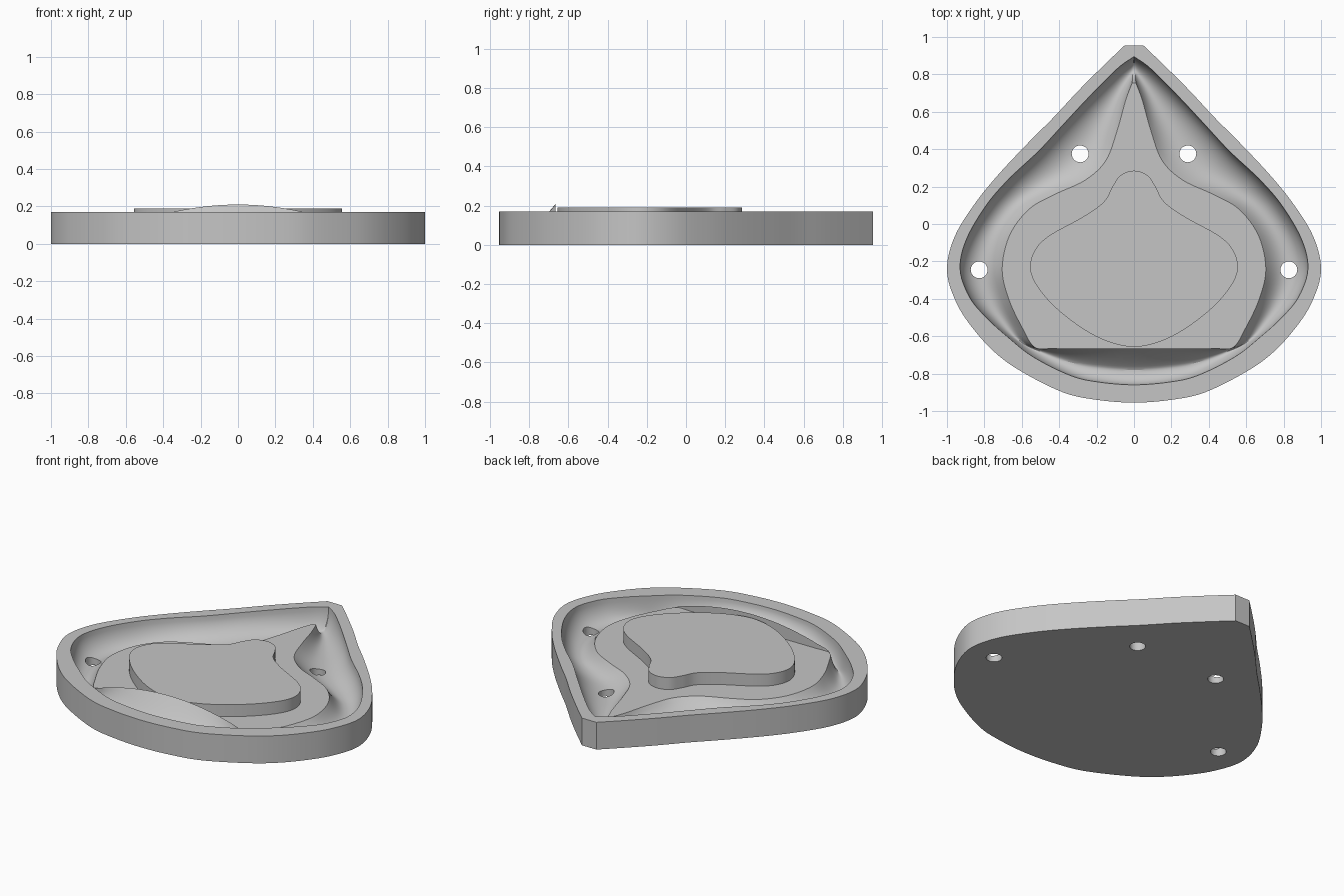
import bpy, bmesh, math
from mathutils import Vector

if "Cube" in bpy.data.objects:
    bpy.data.objects.remove(bpy.data.objects["Cube"])

RIM, FLOOR, BASE, TOP = 0.17, 0.115, 0.037, 0.19

grey = bpy.data.materials.new("plain grey")
grey.use_nodes = True
colour = (0.56, 0.56, 0.56, 1)
grey.diffuse_color = colour
grey.node_tree.nodes["Principled BSDF"].inputs["Base Color"].default_value = colour

# Right-hand halves of the outlines, from the front to the back tip
outer_half = [(0, -.955), (.2, -.94), (.38, -.9), (.6, -.79), (.74, -.69), (.86, -.56),
              (.95, -.42), (1, -.25), (.96, -.07), (.85, .11), (.72, .27), (.56, .44),
              (.43, .57), (.3, .71), (.17, .84), (.05, .955)]
inner_half = [(0, -.86), (.19, -.845), (.34, -.81), (.54, -.71), (.68, -.6), (.79, -.5),
              (.88, -.39), (.93, -.24), (.895, -.08), (.79, .1), (.67, .24), (.51, .39),
              (.38, .53), (.24, .68), (.09, .83), (0, .895)]
floor_half = [(0, -.665), (.15, -.665), (.3, -.665), (.43, -.665), (.53, -.66), (.6, -.55),
              (.67, -.4), (.705, -.24), (.665, -.06), (.56, .08), (.42, .16), (.26, .235),
              (.15, .34), (.09, .5), (.045, .66), (.01, .755)]
plate_half = [(0, -.657), (.12, -.635), (.25, -.575), (.4, -.465), (.51, -.345), (.555, -.24),
              (.53, -.14), (.45, -.06), (.27, .04), (.16, .12), (.115, .2), (.07, .262),
              (0, .285)]


def outline(half, round_end=False, steps=6):
    """Smooth a half outline through its points and mirror it into a loop."""
    pts = [Vector(p) for p in half]
    first = Vector((-pts[1].x, pts[1].y))
    last = Vector((-pts[-2].x, pts[-2].y)) if round_end else 2 * pts[-1] - pts[-2]
    pts = [first] + pts + [last]
    side = []
    for a, b, c, d in zip(pts, pts[1:], pts[2:], pts[3:]):
        for i in range(steps):
            t = i / steps
            side.append(b + (c - a) * t / 2 + (a - 2.5 * b + 2 * c - d / 2) * t * t
                        + (1.5 * (b - c) + (d - a) / 2) * t ** 3)
    side.append(pts[-2])
    return side + [Vector((-p.x, p.y)) for p in reversed(side[1:])]


def build(name, rings):
    """Skin stacked rings into a closed solid."""
    bm = bmesh.new()
    loops = [[bm.verts.new(p) for p in ring] for ring in rings]
    for low, high in zip(loops, loops[1:]):
        for i in range(len(low)):
            j = (i + 1) % len(low)
            bm.faces.new((low[i], low[j], high[j], high[i]))
    bm.faces.new(loops[0][::-1])
    bm.faces.new(loops[-1])
    bmesh.ops.remove_doubles(bm, verts=bm.verts, dist=0.0005)
    bmesh.ops.recalc_face_normals(bm, faces=bm.faces)
    mesh = bpy.data.meshes.new(name)
    bm.to_mesh(mesh)
    bm.free()
    mesh.materials.append(grey)
    obj = bpy.data.objects.new(name, mesh)
    bpy.context.collection.objects.link(obj)
    return obj


def flat(loop, z):
    return [(p.x, p.y, z) for p in loop]


def trough_point(a, b, t):
    """Point across the trough, from the rim edge a to the floor edge b."""
    crest = max(FLOOR, 0.21 - 0.33 * b.x ** 2) if b.y < -0.6 else FLOOR
    lift = (crest - FLOOR) / 0.095
    low = BASE + 0.05 * lift
    mid = 0.5 - 0.08 * lift
    if t < mid:
        z = low + (RIM - low) * (1 - math.sqrt(1 - (1 - t / mid) ** 2))
    else:
        z = low + (crest - low) * ((t - mid) / (1 - mid)) ** (2 - 0.85 * lift)
    p = a.lerp(b, t)
    return (p.x, p.y, z)


# Tray body: outer wall, rim, rounded trough, raised front lip and flat floor
outer, inner, floor = outline(outer_half), outline(inner_half), outline(floor_half)
rings = [flat(outer, 0), flat(outer, RIM)]
COUNT = 22
for k in range(COUNT + 1):
    s = k / COUNT
    t = s ** 1.5          # finer steps by the steep rim wall
    rings.append([trough_point(a, b, t) for a, b in zip(inner, floor)])
rings.append(flat(floor, FLOOR))
tray = build("tray_body", rings)

# Four drain holes
bm = bmesh.new()
for x, y in ((.288, .375), (.828, -.245)):
    for side in (-1, 1):
        made = bmesh.ops.create_cone(bm, cap_ends=True, segments=32, radius1=.045,
                                     radius2=.045, depth=1)
        bmesh.ops.translate(bm, verts=made["verts"], vec=(side * x, y, 0))
mesh = bpy.data.meshes.new("hole_cutter")
bm.to_mesh(mesh)
bm.free()
mesh.materials.append(grey)
cutter = bpy.data.objects.new("hole_cutter", mesh)
bpy.context.collection.objects.link(cutter)
cutter.hide_render = True
cut = tray.modifiers.new("holes", "BOOLEAN")
cut.operation, cut.object, cut.solver = "DIFFERENCE", cutter, "EXACT"
bpy.context.view_layer.objects.active = tray
bpy.ops.object.modifier_apply(modifier=cut.name)
bpy.data.objects.remove(cutter)

# Raised plate on the floor
shape = outline(plate_half, round_end=True)
plate = build("raised_plate", [flat(shape, FLOOR - 0.01), flat(shape, TOP)])

bpy.ops.object.select_all(action="DESELECT")
for obj in (tray, plate):
    obj.select_set(True)
bpy.ops.object.shade_smooth_by_angle(angle=math.radians(30))
